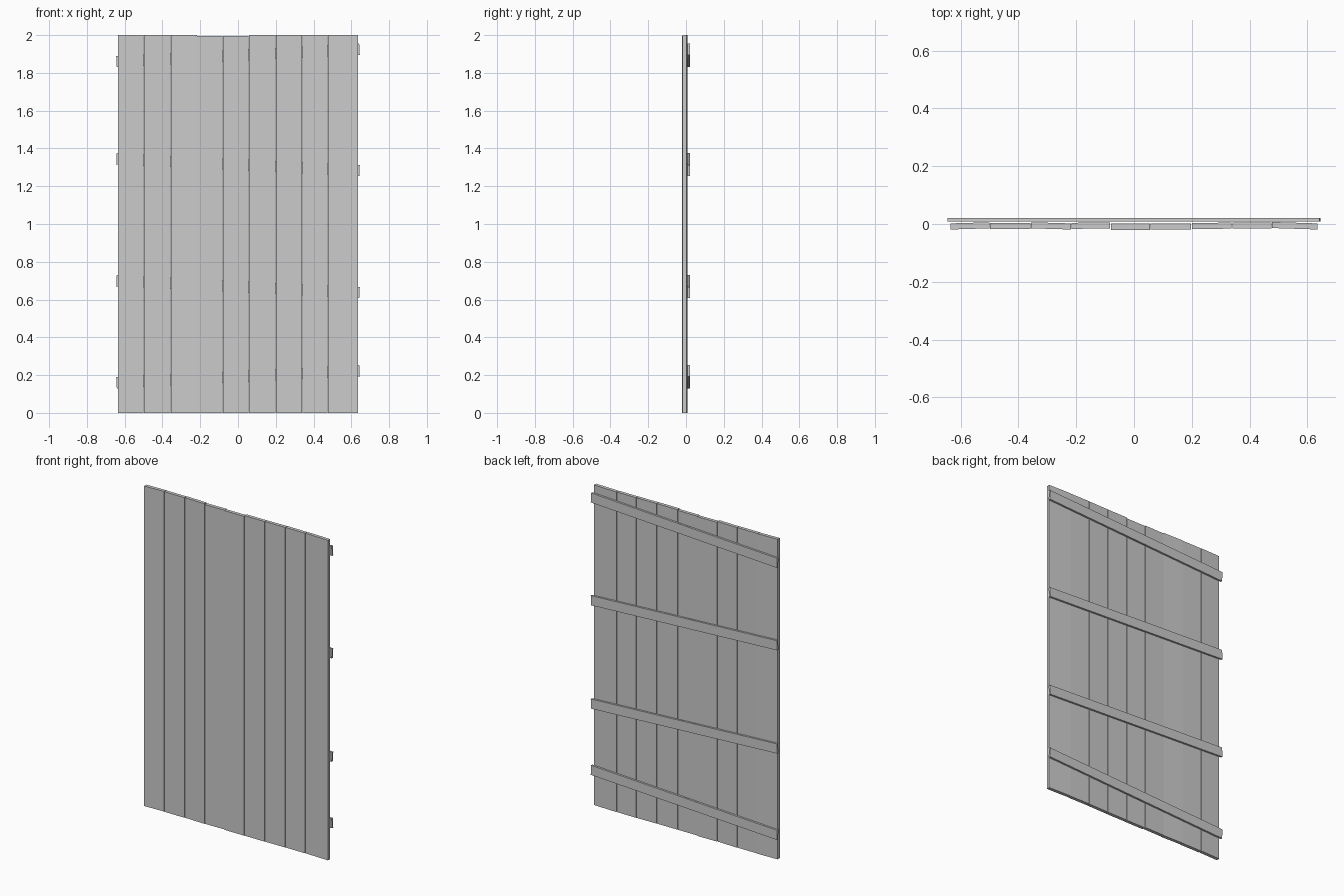
import bpy, bmesh, math
from mathutils import Matrix

if "Cube" in bpy.data.objects:
    bpy.data.objects.remove(bpy.data.objects["Cube"])


def finish(bm, name):
    bmesh.ops.recalc_face_normals(bm, faces=bm.faces)
    mesh = bpy.data.meshes.new(name)
    bm.to_mesh(mesh)
    bm.free()
    obj = bpy.data.objects.new(name, mesh)
    bpy.context.collection.objects.link(obj)
    return obj


def plank(name, x0, x1, off0, off1, height):
    """Vertical board whose left and right edges sit at slightly different depths."""
    front, back = -0.018, 0.003
    bm = bmesh.new()
    ring = [bm.verts.new(p) for p in ((x0, front + off0, 0), (x1, front + off1, 0),
                                      (x1, back + off1, 0), (x0, back + off0, 0))]
    base = bm.faces.new(ring)
    ext = bmesh.ops.extrude_face_region(bm, geom=[base], use_keep_orig=True)
    top = [v for v in ext["geom"] if isinstance(v, bmesh.types.BMVert)]
    bmesh.ops.translate(bm, verts=top, vec=(0, 0, height))
    return finish(bm, name)


def batten(name, z_left, z_right):
    """Cross rail on the back, nailed on slightly askew."""
    angle = math.atan2(z_right - z_left, 1.285)
    bm = bmesh.new()
    bmesh.ops.create_cube(bm, size=1, matrix=Matrix.Diagonal((1.288, 0.012, 0.06, 1)))
    obj = finish(bm, name)
    obj.location = (0, 0.014, (z_left + z_right) / 2)
    obj.rotation_euler = (0, -angle, 0)
    return obj


# Nine upright boards: seams, then edge depth offsets and height for each
seams = [-0.635, -0.499, -0.357, -0.217, -0.081, 0.056, 0.199, 0.339, 0.476, 0.635]
boards = [(-.001, .003, 2), (.001, .001, 2), (.003, -.001, 2), (.001, .003, 1.995),
          (-.002, -.002, 1.995), (-.001, -.001, 2), (0, .002, 2), (.003, .002, 2),
          (.004, -.001, 2)]
gap = 0.0012
for i, (a, b, h) in enumerate(boards):
    left = seams[i] + (gap if i else 0)
    right = seams[i + 1] - (gap if i < 8 else 0)
    plank(f"board_{i + 1}", left, right, a, b, h)

# Four crooked rails across the back
for i, (zl, zr) in enumerate([(0.16, 0.223), (0.70, 0.637), (1.345, 1.283), (1.86, 1.925)]):
    batten(f"batten_{i + 1}", zl, zr)
